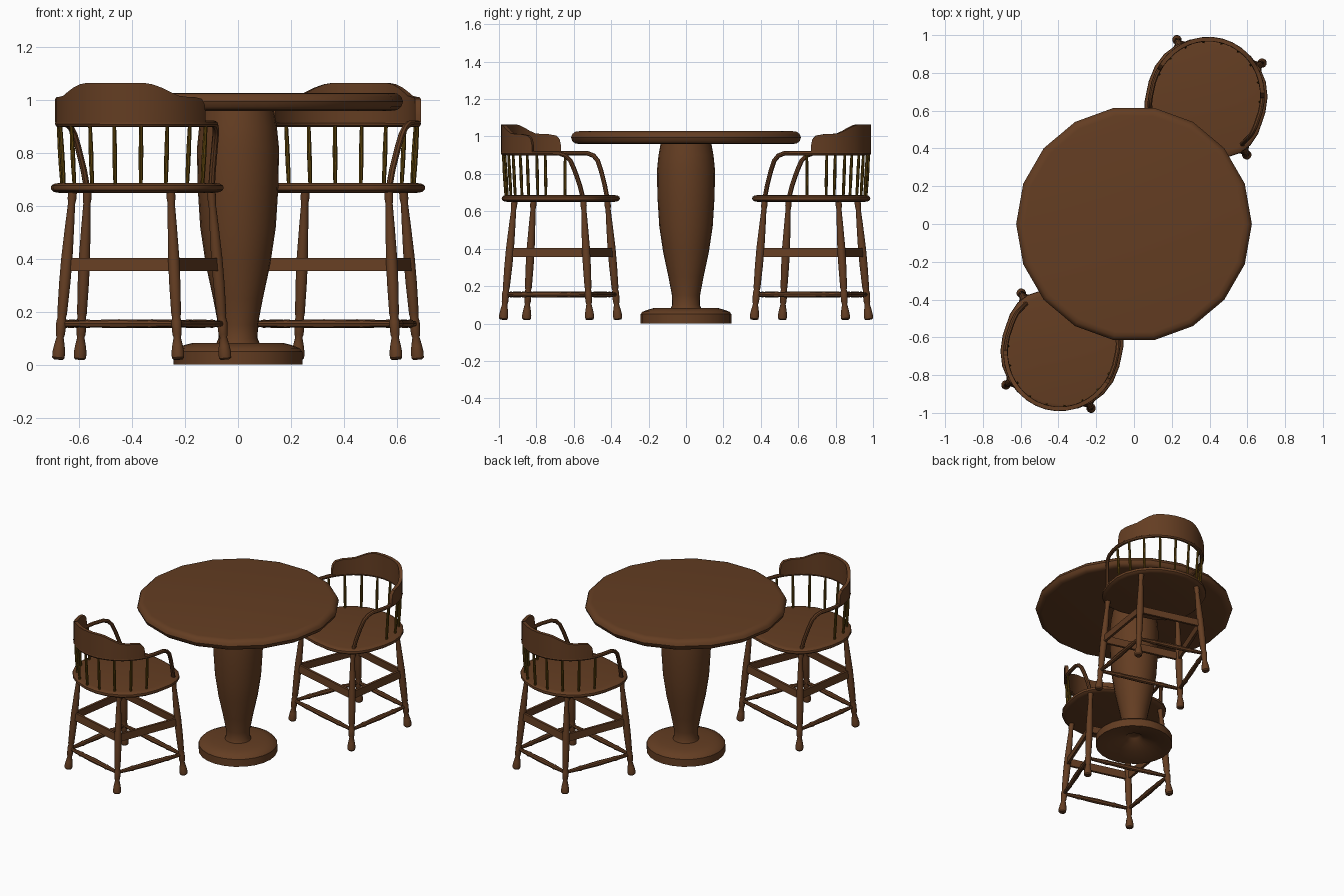
import bpy, bmesh, math
from mathutils import Vector, Matrix

if "Cube" in bpy.data.objects:
    bpy.data.objects.remove(bpy.data.objects["Cube"])


def material(name, rgb):
    m = bpy.data.materials.new(name)
    m.diffuse_color = (*rgb, 1)
    m.use_nodes = True
    m.node_tree.nodes["Principled BSDF"].inputs["Base Color"].default_value = m.diffuse_color
    return m


WOOD = material("brown wood", (0.127, 0.047, 0.016))
DARK = material("olive brown wood", (0.115, 0.060, 0.004))


def loft(name, rings, mat, place, closed=True):
    """Skin a list of equal-length point rings and cap both ends."""
    bm = bmesh.new()
    vs = [[bm.verts.new(p) for p in r] for r in rings]
    n = len(vs[0])
    for a, b in zip(vs, vs[1:]):
        for i in range(n):
            j = (i + 1) % n
            bm.faces.new((a[i], a[j], b[j], b[i]))
    bm.faces.new(vs[0][::-1])
    bm.faces.new(vs[-1])
    bmesh.ops.recalc_face_normals(bm, faces=bm.faces)
    me = bpy.data.meshes.new(name)
    bm.to_mesh(me)
    bm.free()
    me.materials.append(mat)
    ob = bpy.data.objects.new(name, me)
    ob.matrix_world = place
    bpy.context.collection.objects.link(ob)
    return ob


def turned(name, p, q, profile, n, mat, place):
    """Lathe a (distance fraction, radius) profile along the line p to q."""
    p, q = Vector(p), Vector(q)
    d = q - p
    rot = Vector((0, 0, 1)).rotation_difference(d)
    rings = [[p + d * t + rot @ Vector((r * math.cos(k * math.tau / n), r * math.sin(k * math.tau / n), 0))
              for k in range(n)] for t, r in profile]
    return loft(name, rings, mat, place)


def tube(name, pts, r, n, mat, place):
    """Round rod along a path."""
    pts = [Vector(p) for p in pts]
    rings, side = [], None
    for i, p in enumerate(pts):
        t = (pts[min(i + 1, len(pts) - 1)] - pts[max(i - 1, 0)]).normalized()
        side = t.orthogonal() if side is None else side - t * side.dot(t)
        side.normalize()
        up = t.cross(side)
        rings.append([p + r * (side * math.cos(k * math.tau / n) + up * math.sin(k * math.tau / n))
                      for k in range(n)])
    return loft(name, rings, mat, place)


# ---- table ----
I = Matrix.Identity(4)
Z0, Z1 = (0, 0, 0), (0, 0, 1)
turned("table_top", Z0, Z1, [(0.96, 0.58), (0.963, 0.602), (0.975, 0.617), (0.995, 0.624),
                             (1.013, 0.617), (1.025, 0.602), (1.028, 0.58)], 18, WOOD, I)
turned("table_pedestal", Z0, Z1, [(0.08, 0.082), (0.10, 0.074), (0.15, 0.075), (0.25, 0.094), (0.38, 0.122),
                                  (0.52, 0.143), (0.68, 0.153), (0.82, 0.155), (0.90, 0.147), (0.965, 0.135)],
       24, WOOD, I)
# base, hollowed underneath
turned("table_base", Z0, Z1, [(0.075, 0.03), (0.07, 0.04), (0.05, 0.06), (0.03, 0.14), (0.0, 0.225),
                              (0.0, 0.243), (0.05, 0.243), (0.063, 0.232), (0.075, 0.20), (0.083, 0.17),
                              (0.083, 0.07)], 24, WOOD, I)

# ---- chair profiles, in chair space: +y is the back ----
LEG = [(0, 0.018), (0.01, 0.024), (0.04, 0.025), (0.08, 0.021), (0.13, 0.014), (0.15, 0.018), (0.22, 0.020),
       (0.25, 0.016), (0.27, 0.019), (0.45, 0.022), (0.6, 0.022), (0.78, 0.018), (0.92, 0.014), (0.95, 0.017),
       (1, 0.017)]
STRETCHER = [(0, 0.010), (0.2, 0.014), (0.23, 0.017), (0.26, 0.014), (0.5, 0.017), (0.74, 0.014),
             (0.77, 0.017), (0.8, 0.014), (1, 0.010)]
FEET = [(0.235, 0.254), (-0.235, 0.254), (-0.285, -0.239), (0.285, -0.239)]
TOPS = [(0.192, 0.203), (-0.192, 0.203), (-0.242, -0.192), (0.242, -0.192)]
LEG_Z0, LEG_Z1 = 0.02, 0.66


def leg_at(i, z):
    a, b = Vector((*FEET[i], LEG_Z0)), Vector((*TOPS[i], LEG_Z1))
    return a.lerp(b, (z - LEG_Z0) / (LEG_Z1 - LEG_Z0))


def hoop(deg, z, off=0.0):
    a = math.radians(deg)
    return Vector(((0.293 + off) * math.cos(a), (0.310 + off) * math.sin(a), z))


def seat_ring(z, inset, n=24):
    pts = []
    for k in range(n):
        c, s = math.cos(k * math.tau / n), math.sin(k * math.tau / n)
        e = 2 / (2.1 if s >= 0 else 2.8)          # squarer front corners
        pts.append(((0.32 - inset) * math.copysign(abs(c) ** e, c),
                    ((0.313 if s > 0 else 0.302) - inset) * math.copysign(abs(s) ** e, s), z))
    return pts


CREST = [(14, 0.945), (15.5, 0.985), (19, 1.005), (27, 1.012), (35, 1.013), (42, 1.017), (48, 1.03),
         (55, 1.047), (62, 1.06), (68, 1.065), (79, 1.065), (90, 1.065)]
CREST += [(180 - a, z) for a, z in CREST[-2::-1]]


def chair(tag, place):
    # seat with rounded rim
    loft("seat" + tag, [seat_ring(z, i) for z, i in
                        [(0.65, 0.03), (0.653, 0.012), (0.661, 0.002), (0.669, 0), (0.677, 0.002),
                         (0.684, 0.012), (0.687, 0.03)]], WOOD, place)
    # legs, turned stretchers and flat rails
    for i in range(4):
        j = (i + 1) % 4
        turned(f"leg_{i}" + tag, leg_at(i, LEG_Z0), leg_at(i, LEG_Z1), LEG, 12, WOOD, place)
        turned(f"stretcher_{i}" + tag, leg_at(i, 0.155), leg_at(j, 0.155), STRETCHER, 8, WOOD, place)
        lo = [leg_at(i, 0.355), leg_at(j, 0.355)]
        hi = [leg_at(i, 0.404), leg_at(j, 0.404)]
        w = (lo[1] - lo[0]).cross(Vector((0, 0, 1))).normalized() * 0.008
        loft(f"flat_rail_{i}" + tag, [[lo[k] - w, lo[k] + w, hi[k] + w, hi[k] - w] for k in (0, 1)], WOOD, place)
    # bent arm rail, down to the seat at both ends
    front = [(0.245, -0.19, 0.675), (0.253, -0.175, 0.74), (0.267, -0.15, 0.82), (0.277, -0.13, 0.87),
             (0.284, -0.105, 0.897), (0.289, -0.07, 0.91)]
    arc = [hoop(a, 0.911) for a in range(0, 181, 10)]
    tube("arm_rail" + tag, front + arc + [(-x, y, z) for x, y, z in front[::-1]], 0.0125, 8, WOOD, place)
    # spindles
    for k in range(9):
        a = 10 + k * 20
        turned(f"spindle_{k}" + tag, hoop(a, 0.68, -0.014), hoop(a, 0.91),
               [(0, 0.007), (0.35, 0.009), (0.6, 0.009), (1, 0.007)], 8, DARK, place)
    # curved backrest with raised middle
    loft("backrest" + tag, [[hoop(a, 0.915, -0.011), hoop(a, 0.915, 0.011), hoop(a, z, 0.011), hoop(a, z, -0.011)]
                            for a, z in CREST], WOOD, place)


# two chairs on opposite sides of the table
base = Matrix.Translation((0.386, 0.670, 0)) @ Matrix.Rotation(math.radians(-15.3), 4, 'Z')
chair("_rear", base)
chair("_front", Matrix.Rotation(math.pi, 4, 'Z') @ base)

for ob in bpy.data.objects:
    ob.select_set(True)
    bpy.context.view_layer.objects.active = ob
bpy.ops.object.shade_smooth_by_angle(angle=math.radians(35))
